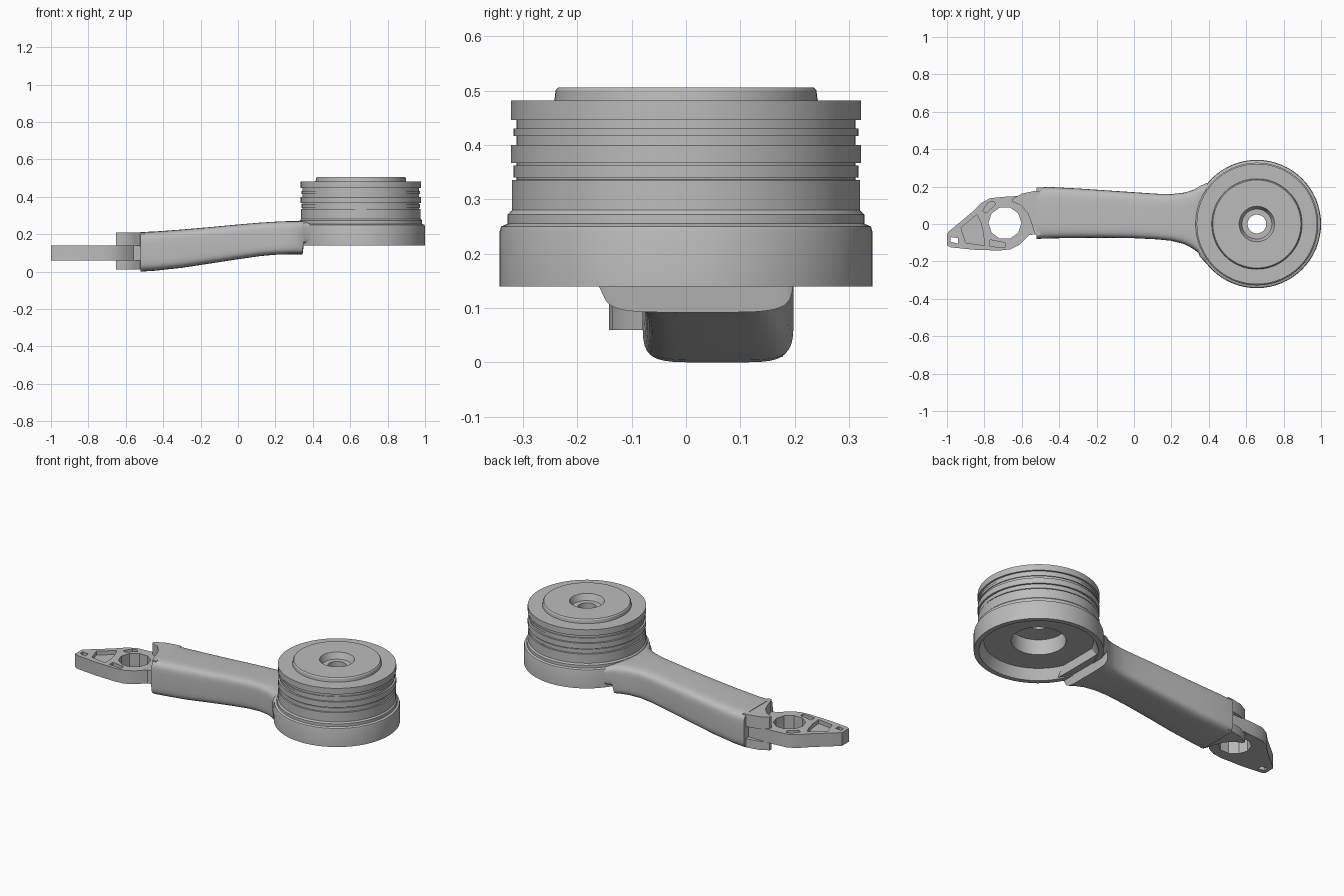
import bpy, bmesh, math

if "Cube" in bpy.data.objects:
    bpy.data.objects.remove(bpy.data.objects["Cube"])

mat = bpy.data.materials.new("mid grey")
mat.diffuse_color = (0.5, 0.5, 0.5, 1)
mat.use_nodes = True
mat.node_tree.nodes["Principled BSDF"].inputs["Base Color"].default_value = mat.diffuse_color


def finish(ob, angle=30):
    ob.data.materials.clear()
    ob.data.materials.append(mat)
    bpy.ops.object.select_all(action='DESELECT')
    ob.select_set(True)
    bpy.context.view_layer.objects.active = ob
    bpy.ops.object.shade_smooth_by_angle(angle=math.radians(angle))
    return ob


def from_bmesh(name, bm, angle=30):
    bmesh.ops.recalc_face_normals(bm, faces=bm.faces)
    me = bpy.data.meshes.new(name)
    bm.to_mesh(me)
    bm.free()
    ob = bpy.data.objects.new(name, me)
    bpy.context.collection.objects.link(ob)
    return finish(ob, angle)


def lathe(name, profile, cx, n=64):
    """Closed (radius, z) profile turned round a vertical axis at x = cx."""
    bm = bmesh.new()
    rings = []
    for i in range(n):
        a = 2 * math.pi * i / n
        rings.append([bm.verts.new((cx + r * math.cos(a), r * math.sin(a), z)) for r, z in profile])
    m = len(profile)
    for i in range(n):
        p, q = rings[i], rings[(i + 1) % n]
        for j in range(m):
            k = (j + 1) % m
            bm.faces.new((p[j], q[j], q[k], p[k]))
    return from_bmesh(name, bm)


def plate(name, outlines, z0, z1):
    """Flat plate from an outer outline followed by hole outlines."""
    cu = bpy.data.curves.new(name, 'CURVE')
    cu.dimensions = '2D'
    cu.fill_mode = 'BOTH'
    cu.extrude = (z1 - z0) / 2
    for pts in outlines:
        s = cu.splines.new('POLY')
        s.points.add(len(pts) - 1)
        for p, (x, y) in zip(s.points, pts):
            p.co = (x, y, 0, 1)
        s.use_cyclic_u = True
    ob = bpy.data.objects.new(name, cu)
    ob.location.z = (z0 + z1) / 2
    bpy.context.collection.objects.link(ob)
    bpy.ops.object.select_all(action='DESELECT')
    ob.select_set(True)
    bpy.context.view_layer.objects.active = ob
    bpy.ops.object.convert(target='MESH')
    return finish(bpy.context.view_layer.objects.active)


def circle(cx, cy, r, n):
    return [(cx + r * math.cos(2 * math.pi * i / n), cy + r * math.sin(2 * math.pi * i / n)) for i in range(n)]


# Round drum: hollow base, grooved wall, raised cap and stepped centre hole
drum = [(0.05, 0.47), (0.05, 0.30), (0.145, 0.29), (0.145, 0.20), (0.29, 0.20), (0.315, 0.14),
        (0.343, 0.14), (0.343, 0.24), (0.34, 0.25), (0.328, 0.255), (0.328, 0.272), (0.32, 0.28), (0.32, 0.335)]
for lo, hi in [(0.34, 0.362), (0.367, 0.40), (0.416, 0.43), (0.446, 0.482)]:
    r = 0.322 if hi - lo > 0.025 else 0.317
    drum += [(0.312, lo - 0.004), (0.312, lo), (r, lo), (r, hi), (0.312, hi)] if hi < 0.48 else \
            [(0.312, lo), (r, lo), (r, hi)]
drum += [(0.242, 0.482), (0.24, 0.50), (0.235, 0.506), (0.095, 0.506), (0.08, 0.47)]
lathe("drum", drum, 0.657)

# Arm: rounded box sections along x (x, y low, y high, z low, z high)
sections = [(-0.52, -0.08, 0.195, 0.0, 0.212), (-0.45, -0.077, 0.198, 0.004, 0.214),
            (-0.3, -0.075, 0.19, 0.02, 0.225), (-0.15, -0.074, 0.18, 0.043, 0.238),
            (0.0, -0.076, 0.17, 0.066, 0.252), (0.12, -0.082, 0.162, 0.083, 0.262),
            (0.2, -0.09, 0.16, 0.09, 0.267), (0.27, -0.108, 0.168, 0.092, 0.27),
            (0.315, -0.132, 0.182, 0.092, 0.27), (0.345, -0.155, 0.197, 0.092, 0.27),
            (0.352, -0.175, 0.203, 0.143, 0.268), (0.39, -0.215, 0.22, 0.145, 0.262)]
bm = bmesh.new()
N = 40
rings = []
for x, y0, y1, z0, z1 in sections:
    ring = []
    for i in range(N):
        a = 2 * math.pi * (i + 0.5) / N
        c, s = math.cos(a), math.sin(a)
        u = math.copysign(abs(c) ** 0.36, c)
        v = math.copysign(abs(s) ** 0.36, s)
        ring.append(bm.verts.new((x, (y0 + y1) / 2 + u * (y1 - y0) / 2, (z0 + z1) / 2 + v * (z1 - z0) / 2)))
    rings.append(ring)
for p, q in zip(rings, rings[1:]):
    for i in range(N):
        bm.faces.new((p[i], p[(i + 1) % N], q[(i + 1) % N], q[i]))
bm.faces.new(rings[0])
bm.faces.new(rings[-1])
from_bmesh("arm", bm, 35)

# Upper and lower lips of the arm, hollowed round the eye
lip = [(-0.50, 0.178), (-0.54, 0.175), (-0.60, 0.162), (-0.65, 0.135), (-0.652, 0.12), (-0.605, 0.10),
       (-0.57, 0.06), (-0.55, 0.01), (-0.535, -0.04), (-0.525, -0.06), (-0.50, -0.06)]
plate("upper_lip", [lip], 0.135, 0.209)
plate("lower_lip", [lip], 0.01, 0.062)

# Pointed eye plate: solid lower layer, ribbed upper layer with pockets
outline = [(-1.0, -0.052), (-1.0, -0.115), (-0.98, -0.125), (-0.85, -0.138), (-0.72, -0.142), (-0.66, -0.135),
           (-0.61, -0.11), (-0.56, -0.06), (-0.50, -0.05), (-0.50, 0.15), (-0.62, 0.15), (-0.70, 0.145),
           (-0.77, 0.138), (-0.82, 0.11), (-0.87, 0.06), (-0.99, -0.04)]
eye = circle(-0.69, 0.005, 0.088, 10)
slot = [(-0.98, -0.07), (-0.98, -0.095), (-0.94, -0.105), (-0.94, -0.075)]
pocket = [(-0.925, -0.02), (-0.90, -0.10), (-0.80, -0.115), (-0.805, -0.05), (-0.82, 0.01), (-0.84, 0.05)]
side_pocket = [(-0.81, 0.07), (-0.79, 0.06), (-0.74, 0.105), (-0.75, 0.12), (-0.78, 0.115)]
low_pocket = [(-0.77, -0.085), (-0.77, -0.12), (-0.69, -0.125), (-0.69, -0.1)]
plate("eye_plate", [outline, eye, slot], 0.06, 0.116)
plate("eye_plate_ribs", [outline, eye, slot, pocket, side_pocket, low_pocket], 0.115, 0.14)
